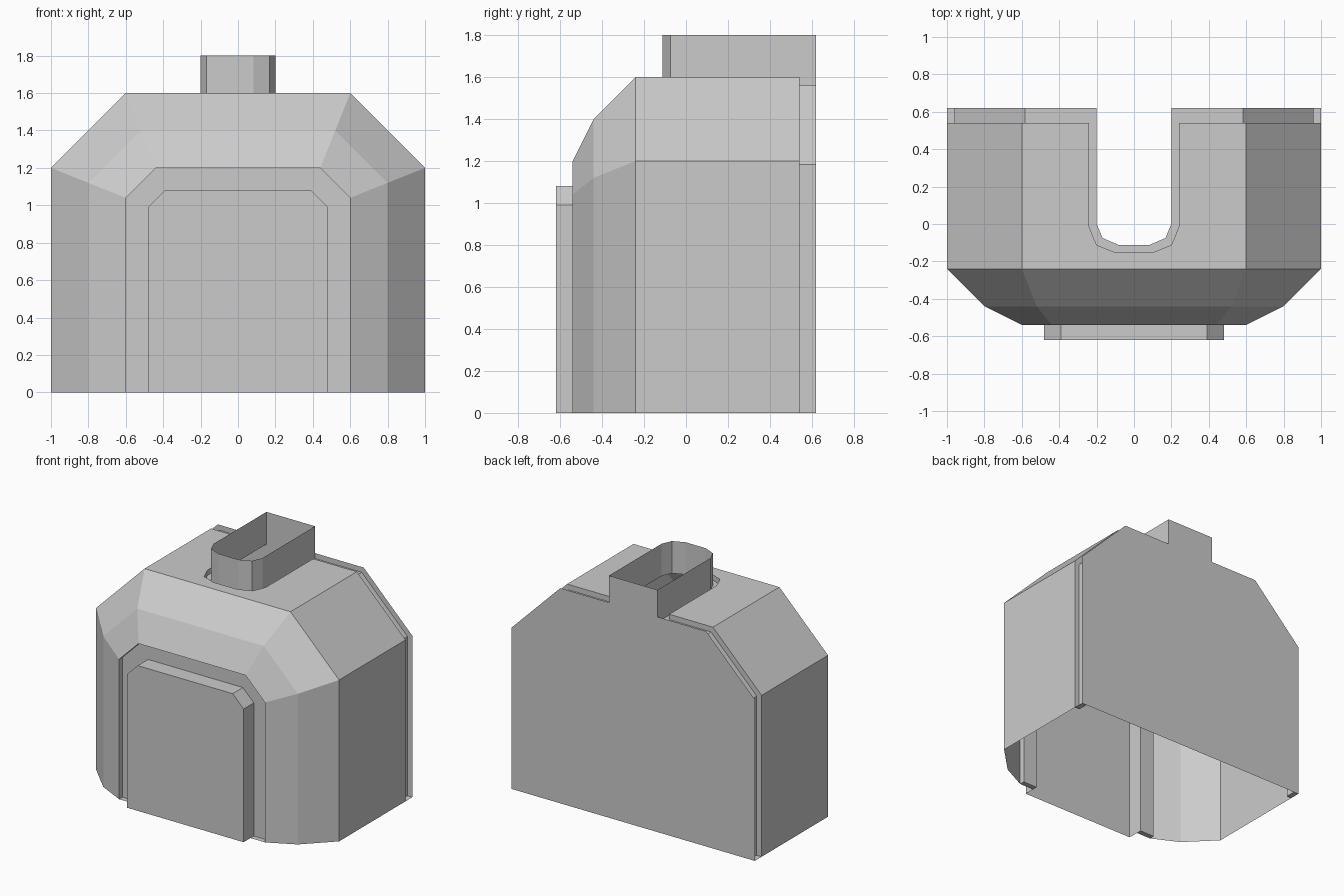
import bpy, bmesh

if "Cube" in bpy.data.objects:
    bpy.data.objects.remove(bpy.data.objects["Cube"])


def arch(w, shoulder, wt, top, y):
    """Arch outline with chamfered shoulders, left foot to right foot."""
    half = [(w, 0), (w, shoulder), (wt, top)]
    return [(-x, y, z) for x, z in half] + [(x, y, z) for x, z in reversed(half)]


def mirrored(half, z):
    """Plan path given for +x, mirrored into a full path at height z."""
    return [(-x, y, z) for x, y in half] + [(x, y, z) for x, y in reversed(half)]


def strip(bm, a, b, skip=()):
    """Quads between two open paths of equal length."""
    va, vb = [bm.verts.new(p) for p in a], [bm.verts.new(p) for p in b]
    for i in range(len(a) - 1):
        if i not in skip:
            bm.faces.new((va[i], va[i + 1], vb[i + 1], vb[i]))


def ngon(bm, pts):
    bm.faces.new([bm.verts.new(p) for p in pts])


def finish(name, bm, recalc=True):
    bmesh.ops.remove_doubles(bm, verts=bm.verts, dist=0.0005)
    loose = [v for v in bm.verts if not v.link_faces]
    bmesh.ops.delete(bm, geom=loose, context='VERTS')
    if recalc:
        bmesh.ops.recalc_face_normals(bm, faces=bm.faces)
    me = bpy.data.meshes.new(name)
    bm.to_mesh(me)
    bm.free()
    bpy.context.collection.objects.link(bpy.data.objects.new(name, me))


FULL = (1.0, 1.2, 0.6, 1.6)
INSET = (0.96, 1.184, 0.584, 1.56)
DOOR = (0.6, 1.04, 0.44, 1.2)
PANEL = (0.48, 0.99, 0.39, 1.08)
collar = [(0.24, 0.54), (0.24, -0.015), (0.2, -0.112), (0.097, -0.153)]
flue = [(0.2, 0.62), (0.2, 0.0), (0.168, -0.075), (0.082, -0.112)]

# body shell: arches lofted from the back groove to the front recess
bm = bmesh.new()
rings = [arch(*INSET, 0.62), arch(*INSET, 0.54), arch(*FULL, 0.54),
         arch(*FULL, -0.24), arch(0.8, 1.12, 0.52, 1.4, -0.44),
         arch(*DOOR, -0.54), arch(*DOOR, -0.5), arch(*PANEL, -0.5)]
for i in range(len(rings) - 1):
    strip(bm, rings[i], rings[i + 1], skip=(2,) if i < 3 else ())

# flat roof with a U-shaped cut, its step wall and the sunken groove floor
ngon(bm, [(0.6, 0.54, 1.6), (0.6, -0.24, 1.6), (-0.6, -0.24, 1.6), (-0.6, 0.54, 1.6)]
     + mirrored(collar, 1.6))
strip(bm, mirrored([(0.6, 0.54)] + collar, 1.6), mirrored([(0.584, 0.54)] + collar, 1.56))
ngon(bm, mirrored([(0.584, 0.62)] + flue, 1.56)
     + mirrored([(0.584, 0.54)] + collar, 1.56)[::-1])

# small feet closing the grooves at the ground
for s in (-1, 1):
    for x0, x1, y0, y1 in ((0.96, 1.0, 0.54, 0.62), (0.48, 0.6, -0.54, -0.5)):
        ngon(bm, [(s * x0, y0, 0), (s * x1, y0, 0), (s * x1, y1, 0), (s * x0, y1, 0)])
finish("body_shell", bm)

# raised front panel with rim
bm = bmesh.new()
strip(bm, arch(*PANEL, -0.5), arch(*PANEL, -0.62))
ngon(bm, arch(*PANEL, -0.62))
finish("front_panel", bm)

# back plate with the tab that closes the flue
bm = bmesh.new()
a = arch(*FULL, 0.62)
tab = [(-0.2, 0.62, 1.6), (-0.2, 0.62, 1.8), (0.2, 0.62, 1.8), (0.2, 0.62, 1.6)]
ngon(bm, a[:3] + tab + a[3:])
finish("back_plate", bm, recalc=False)

# open flue wall
bm = bmesh.new()
strip(bm, mirrored(flue, 1.56), mirrored(flue, 1.8))
finish("flue", bm)
